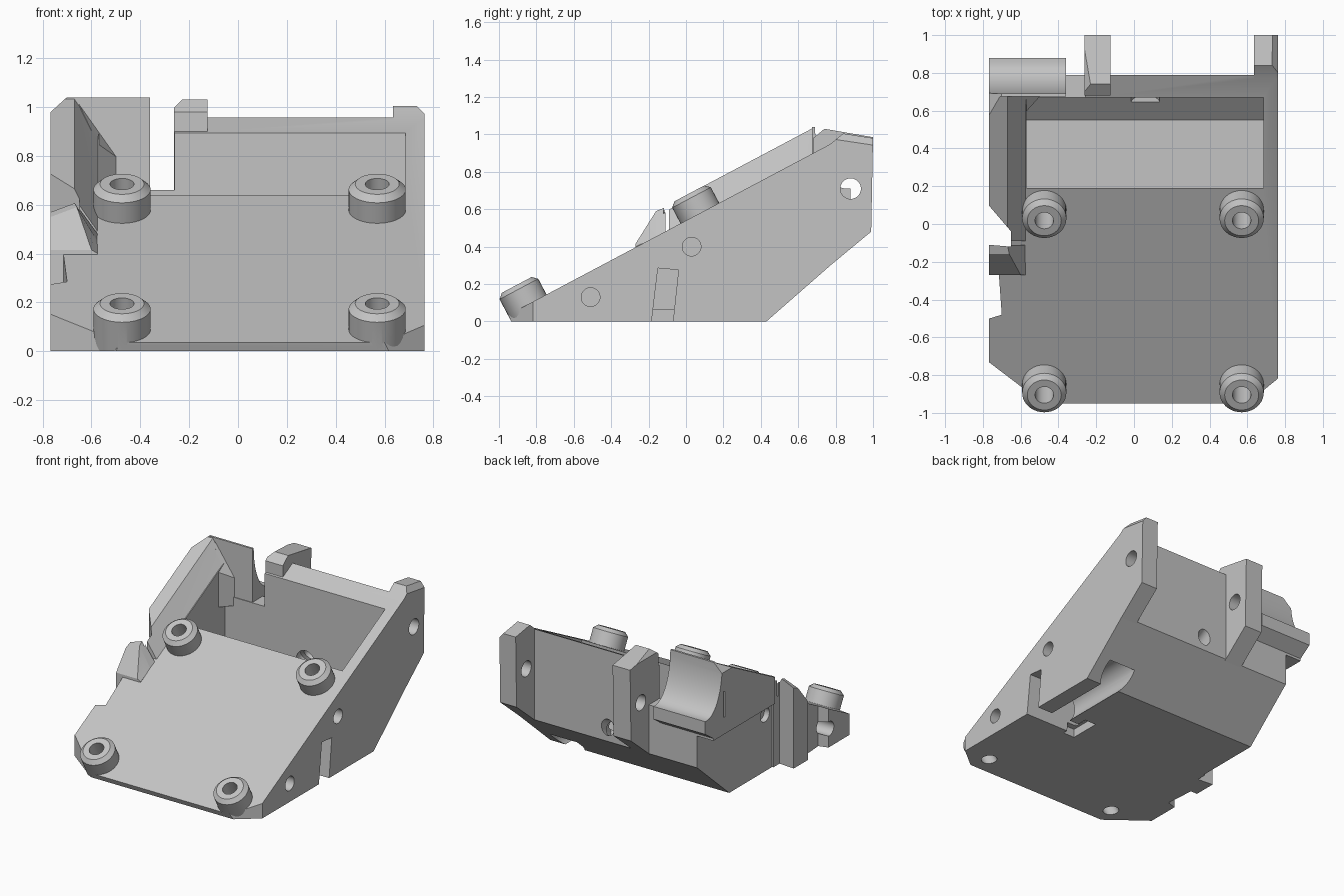
import bpy, bmesh, math
from mathutils import Matrix, Vector

if "Cube" in bpy.data.objects:
    bpy.data.objects.remove(bpy.data.objects["Cube"], do_unlink=True)

grey = bpy.data.materials.new("plain_grey")
grey.use_nodes = True
grey.diffuse_color = (0.55, 0.55, 0.55, 1)
grey.node_tree.nodes["Principled BSDF"].inputs["Base Color"].default_value = (0.55, 0.55, 0.55, 1)

SLOPE = 0.53
TILT = math.atan(SLOPE)
LEFT, RIGHT = -0.767, 0.763


def deck(y):
    """Height of the sloping deck at y."""
    return 0.64 + SLOPE * (y - 0.19)


def finish(name, bm):
    bmesh.ops.recalc_face_normals(bm, faces=bm.faces)
    if bm.calc_volume(signed=True) < 0:
        bmesh.ops.reverse_faces(bm, faces=bm.faces)
    mesh = bpy.data.meshes.new(name)
    bm.to_mesh(mesh)
    bm.free()
    mesh.materials.append(grey)
    ob = bpy.data.objects.new(name, mesh)
    bpy.context.collection.objects.link(ob)
    return ob


def loft(name, rings):
    """Closed solid through equal rings of points."""
    bm = bmesh.new()
    loops = [[bm.verts.new(p) for p in ring] for ring in rings]
    n = len(loops[0])
    for a, b in zip(loops, loops[1:]):
        for k in range(n):
            j = (k + 1) % n
            bm.faces.new((a[k], a[j], b[j], b[k]))
    bm.faces.new(loops[0][::-1])
    bm.faces.new(loops[-1])
    return finish(name, bm)


def prism(name, pts, axis, lo, hi):
    """Extrude a 2D outline along one axis."""
    place = {"x": lambda a, b, t: (t, a, b),
             "y": lambda a, b, t: (a, t, b),
             "z": lambda a, b, t: (a, b, t)}[axis]
    return loft(name, [[place(a, b, t) for a, b in pts] for t in (lo, hi)])


def box(name, x0, x1, y0, y1, z0, z1):
    return prism(name, [(x0, y0), (x1, y0), (x1, y1), (x0, y1)], "z", z0, z1)


def lathe(name, rings, matrix, sides=40):
    """Turned solid from (radius, height) rings."""
    return loft(name, [[matrix @ Vector((r * math.cos(k * math.tau / sides),
                                         r * math.sin(k * math.tau / sides), h))
                        for k in range(sides)] for r, h in rings])


def volume(mesh):
    bm = bmesh.new()
    bm.from_mesh(mesh)
    v = bm.calc_volume(signed=True)
    bm.free()
    return v


def combine(target, tool, op):
    """Boolean that accepts a solver's result only if its volume is sensible."""
    before, extra = volume(target.data), volume(tool.data)
    low, high = (before, before + extra) if op == "UNION" else (before - extra, before)
    for solver in ("MANIFOLD", "EXACT"):
        mod = target.modifiers.new(op, "BOOLEAN")
        mod.object, mod.operation, mod.solver = tool, op, solver
        bpy.context.view_layer.update()
        done = target.evaluated_get(bpy.context.evaluated_depsgraph_get())
        mesh = bpy.data.meshes.new_from_object(done)
        target.modifiers.remove(mod)
        v = volume(mesh)
        if low - 0.001 < v < high + 0.001 and abs(v - before) > 1e-7:
            target.data = mesh
            break
    bpy.data.objects.remove(tool, do_unlink=True)


def add(tool):
    combine(body, tool, "UNION")


def cut(tool):
    combine(body, tool, "DIFFERENCE")


# Wedge body
body = prism("wedge_bracket", [(-0.935, 0), (-0.95, deck(-0.95)), (0.79, deck(0.79)),
                               (0.79, 0.315), (0.43, 0)], "x", LEFT, RIGHT)

# Rear pocket and the opening in its back wall
cut(prism("pocket_cutter", [(0.19, 0.24), (0.19, 1.2), (0.67, 1.2), (0.67, 0.345), (0.55, 0.24)],
          "x", -0.57, 0.685))
cut(box("rear_opening_cutter", -0.8, -0.26, 0.66, 1.2, 0.66, 1.2))

# Raised left rail and its front lump, both with a slanted inner face
add(loft("left_rail", [[(LEFT, y, deck(y) - 0.05), (-0.575, y, deck(y) - 0.05), (-0.575, y, deck(y)),
                        (-0.67, y, deck(y) + 0.135), (LEFT, y, deck(y) + 0.135)]
                       for y in (-0.09, 0.685)]))
add(loft("rail_front", [[(LEFT, y, 0.3), (-0.575, y, 0.3), (-0.575, y, inner),
                         (ridge, y, top), (LEFT, y, outer)]
                        for y, inner, ridge, top, outer in ((-0.27, 0.4, -0.6, 0.415, 0.415),
                                                            (-0.16, 0.45, -0.66, 0.59, 0.55),
                                                            (-0.11, 0.48, -0.67, 0.61, 0.57))]))

# Notches in the left side, recess below the rail and clipped front corners
cut(prism("v_notch", [(-0.83, 0.17), (-0.65, -0.04), (-0.65, -0.12), (-0.83, -0.105)], "z", -0.1, 1.5))
cut(box("rail_recess", -0.9, -0.64, -0.05, 0.9, -0.1, 0.54))
cut(prism("side_notch", [(-0.83, -0.27), (-0.715, -0.27), (-0.70, -0.48), (-0.83, -0.52)], "z", -0.1, 1.5))
cut(prism("left_corner", [(-0.836, -0.68), (-0.44, -0.981), (-0.836, -1.1)], "z", -0.1, 1.5))
cut(prism("right_corner", [(0.797, -0.79), (0.563, -0.98), (0.797, -1.1)], "z", -0.1, 1.5))

# Rear left cover with a concave back and a lip
STEPS = 16
hollow = [(0.86 - 0.17 * math.cos(t), 1.04 - 0.33 * math.sin(t))
          for t in (k * math.pi / 2 / STEPS for k in range(STEPS + 1))]
add(prism("rear_cover", [(0.675, 0.55), (0.675, 1.04)] + hollow
          + [(0.88, 0.71), (0.88, 0.62), (0.78, 0.55)], "x", LEFT, -0.36))
cut(prism("cover_corner", [(-0.8, 0.95), (-0.69, 1.05), (-0.8, 1.1)], "y", 0.55, 1))
add(loft("corner_web", [[(-0.66, 0.685, 0.6), (-0.49, 0.685, 0.6), (-0.575, 0.59, 0.6)],
                        [(-0.66, 0.685, 1.03), (-0.49, 0.685, 0.79), (-0.575, 0.59, 0.85)]]))

# Two rear lugs with chamfered outer corners
lug = [(0.99, 0.48), (0.78, 0.306), (0.76, 0.6)]
tab = prism("middle_lug", [(0.68, 0.6), (0.68, 0.98), (0.74, 1.03), (1, 0.985)] + lug, "x", -0.262, -0.125)
combine(tab, prism("tab_corner", [(-0.3, 0.96), (-0.22, 1.04), (-0.3, 1.1)],
                   "y", 0.6, 1.1), "DIFFERENCE")
add(tab)
side = prism("right_lug", [(0.77, deck(0.77)), (0.84, 1.005), (1, 0.98)] + lug, "x", 0.635, RIGHT)
combine(side, loft("side_corner", [[(0.72, y, 1.02 - d), (0.79, y, 0.935 - d), (0.79, y, 1.1)]
                                   for y, d in ((0.7, -0.02), (1.1, 0.04))]), "DIFFERENCE")
add(side)

# Four bosses standing square to the deck
places = [(x, y) for x in (-0.475, 0.57) for y in (0.074, -0.849)]
for x, y in places:
    m = Matrix.Translation((x, y, deck(y))) @ Matrix.Rotation(TILT, 4, "X")
    add(lathe("boss", [(0.117, -0.2 if y < 0 else -0.015), (0.117, 0.095), (0.09, 0.12)], m))
cut(box("ground_cutter", -1, 1, -1.3, 1.3, -0.5, 0))
for x, y in places:
    m = Matrix.Translation((x, y, deck(y))) @ Matrix.Rotation(TILT, 4, "X")
    cut(lathe("boss_hole", [(0.049, -0.4 if y < 0 else -0.08), (0.049, 0.2)], m))

# Cross holes in both side walls and through the lugs
across = Matrix.Rotation(math.pi / 2, 4, "Y")
for y, z in ((0.03, 0.40), (-0.51, 0.13)):
    for x in (-0.72, 0.72):
        cut(lathe("side_hole", [(0.05, -0.12), (0.05, 0.12)],
                  Matrix.Translation((x, y, z)) @ across))
cut(lathe("lug_hole", [(0.055, -0.6), (0.055, 0.6)],
          Matrix.Translation((0.25, 0.88, 0.71)) @ across))

# Sloping drain hole through the back wall, wider on the inside
drain = Matrix.Translation((0.06, 0.73, 0.38)) @ Matrix.Rotation(math.radians(120), 4, "X")
cut(lathe("drain_hole", [(0.05, -0.16), (0.05, 0.0), (0.075, 0.01), (0.075, 0.1)],
          drain @ Matrix.Rotation(math.pi, 4, "X") if drain.to_3x3()[1][2] > 0 else drain))

# Slot, cross slot and round channel in the underside
along = Matrix.Rotation(math.pi / 2, 4, "X")
cut(prism("slot_cutter", [(-0.19, -0.05), (-0.15, 0.285), (-0.04, 0.275), (-0.075, -0.05)], "x", 0.35, 0.8))
cut(box("cross_slot_cutter", 0.33, 0.42, -0.22, 0.0, -0.05, 0.06))
cut(lathe("channel_cutter", [(0.11, -0.34), (0.11, 0.3)],
          Matrix.Translation((0.57, 0.22, 0.08)) @ along))

# Smooth the round parts and keep edges sharp
bpy.ops.object.select_all(action="DESELECT")
body.select_set(True)
bpy.context.view_layer.objects.active = body
bpy.ops.object.shade_smooth_by_angle(angle=math.radians(14))
